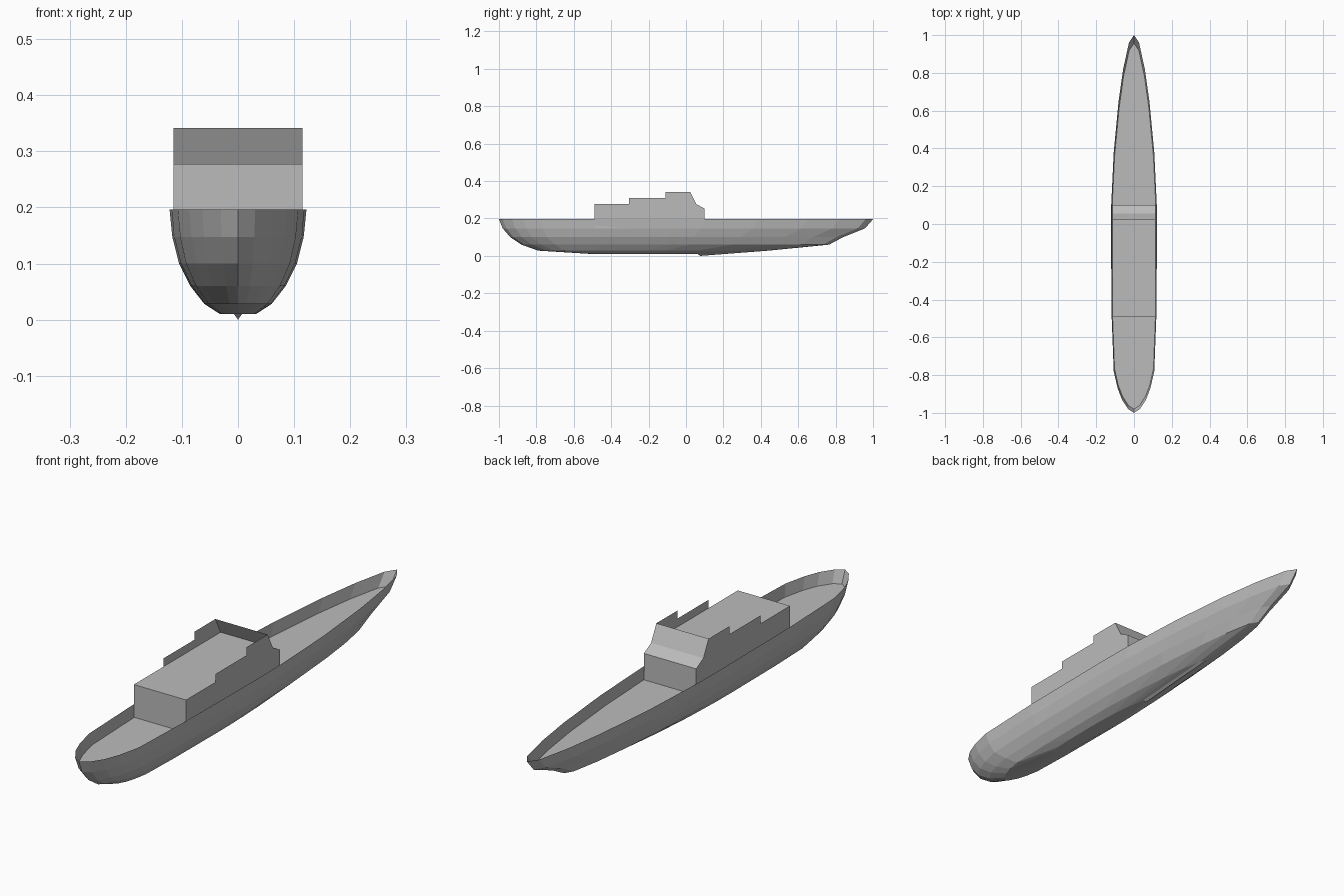
import bpy

cube = bpy.data.objects.get("Cube")
if cube:
    bpy.data.objects.remove(cube, do_unlink=True)

grey = bpy.data.materials.new("ship grey")
grey.use_nodes = True
colour = (0.5, 0.5, 0.5, 1)
grey.diffuse_color = colour
grey.node_tree.nodes["Principled BSDF"].inputs["Base Color"].default_value = colour


def make(name, verts, faces):
    mesh = bpy.data.meshes.new(name)
    mesh.from_pydata(verts, [], faces)
    mesh.materials.append(grey)
    obj = bpy.data.objects.new(name, mesh)
    bpy.context.collection.objects.link(obj)
    return obj


# Half outline of the rail, stern to bow: (position along, relative half width)
HALF = [(-1, 0), (-0.98, 0.25), (-0.93, 0.52), (-0.87, 0.71), (-0.78, 0.88),
        (-0.49, 0.97), (-0.05, 1), (0.1, 0.99), (0.38, 0.88), (0.65, 0.67),
        (0.82, 0.47), (0.96, 0.22), (1, 0)]
OUTLINE = HALF + [(t, -w) for t, w in HALF[-2:0:-1]]
BOW = len(HALF) - 1

# Waterlines from rail to keel: height, stern y, bow y, half width
LEVELS = [(0.196, -1, 1, 0.122), (0.147, -0.98, 0.957, 0.117),
          (0.1, -0.94, 0.84, 0.105), (0.06, -0.88, 0.765, 0.085),
          (0.028, -0.79, 0.44, 0.06), (0.01, -0.5, 0.075, 0.032)]


def waterline(z, stern, bow, width):
    return [(w * width, stern + (t + 1) / 2 * (bow - stern), z) for t, w in OUTLINE]


# Hull: thin open shell lofted through the waterlines
n = len(OUTLINE)
verts = [v for level in LEVELS for v in waterline(*level)]
faces = []
for k in range(len(LEVELS) - 1):
    for i in range(n):
        j = (i + 1) % n
        faces.append((k * n + i, (k + 1) * n + i, (k + 1) * n + j, k * n + j))
base = (len(LEVELS) - 1) * n
x, y, z = verts[base + BOW]
verts[base + BOW] = (x, y, 0)  # small dip at the front of the keel
for i in range(BOW):
    mirror = [base + (n - k) % n for k in (i, i + 1)]
    face = dict.fromkeys([base + i, mirror[0], mirror[1], base + i + 1])
    faces.append(tuple(face))
make("hull", verts, faces)

# Deck: one flat face set below the rail
make("deck", waterline(*LEVELS[1]), [tuple(range(n))])

# Cabin: stepped side walls joined by end walls, roof and sloping front
FLOOR, ROOF, HALF_WIDTH = 0.147, 0.277, 0.115
PROFILE = [(-0.49, FLOOR), (0.1, FLOOR), (0.1, 0.252), (0.055, ROOF),
           (0.022, 0.342), (-0.11, 0.342), (-0.11, 0.31), (-0.305, 0.31),
           (-0.305, ROOF), (-0.49, ROOF)]
m = len(PROFILE)
for name, side in (("left", 1), ("right", -1)):
    wall = [(side * HALF_WIDTH, y, z) for y, z in PROFILE]
    make("cabin_wall_" + name, wall, [tuple(range(m))[::side]])


def panel(name, points):
    strip = [(s * HALF_WIDTH, y, z) for y, z in points for s in (-1, 1)]
    quads = [(2 * i, 2 * i + 2, 2 * i + 3, 2 * i + 1) for i in range(len(points) - 1)]
    make(name, strip, quads)


panel("cabin_front", PROFILE[4:0:-1])
panel("cabin_roof", [PROFILE[3], PROFILE[9]])
panel("cabin_back", [PROFILE[9], PROFILE[0]])

# Consistent outward facing, with the deck and roof facing up
import bmesh
for obj in bpy.data.objects:
    if obj.type != "MESH" or grey.name not in obj.data.materials:
        continue
    bm = bmesh.new()
    bm.from_mesh(obj.data)
    bm.normal_update()
    if obj.name in ("hull", "deck", "cabin_roof", "cabin_front", "cabin_back"):
        bmesh.ops.recalc_face_normals(bm, faces=bm.faces)
        bm.normal_update()
        total = sum((f.normal * f.calc_area() for f in bm.faces), bm.faces[0].normal * 0)
        wrong = total.y > 0 if obj.name == "cabin_back" else total.z < 0
        if obj.name == "hull":
            wrong = total.z > 0
        if wrong:
            bmesh.ops.reverse_faces(bm, faces=bm.faces)
    bm.to_mesh(obj.data)
    bm.free()
